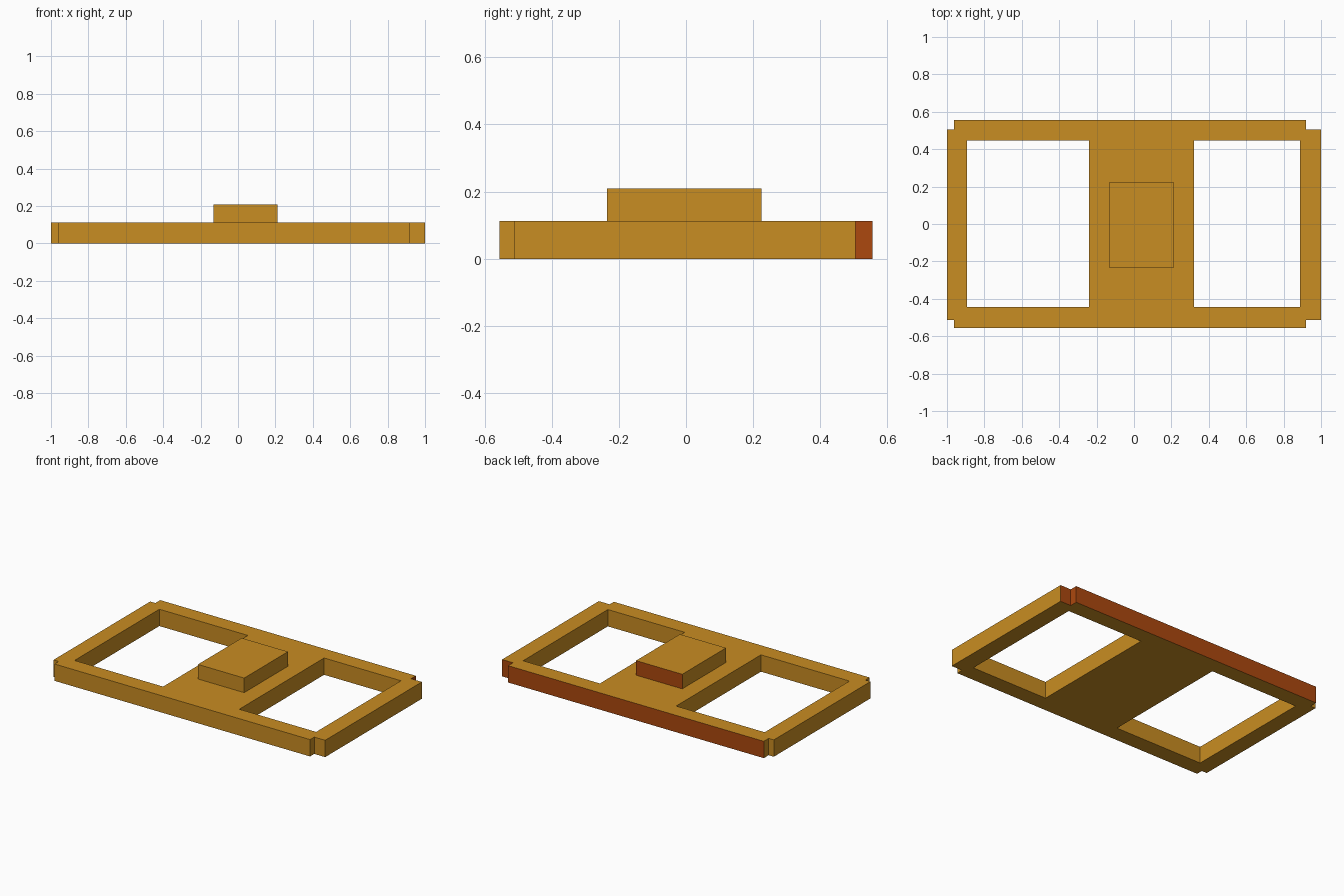
import bpy
import bmesh

if "Cube" in bpy.data.objects:
    bpy.data.objects.remove(bpy.data.objects["Cube"])

XS = [-1.0, -0.962, -0.892, -0.24, 0.321, 0.887, 0.92, 1.0]
YS = [-0.556, -0.512, -0.445, 0.447, 0.505, 0.556]
PLATE_H, BLOCK_H = 0.112, 0.209


def material(name, rgb):
    m = bpy.data.materials.new(name)
    m.diffuse_color = (*rgb, 1.0)
    m.use_nodes = True
    m.node_tree.nodes["Principled BSDF"].inputs["Base Color"].default_value = m.diffuse_color
    return m


MATS = [material("ochre", (0.584, 0.266, 0.016)),
        material("rust_red", (0.413, 0.065, 0.0044))]


def finish(bm, name, is_red):
    """Colour faces by a rule and make the object."""
    bmesh.ops.recalc_face_normals(bm, faces=bm.faces)
    bm.normal_update()
    for f in bm.faces:
        f.material_index = int(is_red(f.normal, f.calc_center_median()))
    me = bpy.data.meshes.new(name)
    bm.to_mesh(me)
    bm.free()
    for m in MATS:
        me.materials.append(m)
    ob = bpy.data.objects.new(name, me)
    bpy.context.collection.objects.link(ob)
    return ob


def extrude_cells(bm, xs, ys, z0, z1, keep):
    """Fill the kept grid cells and raise them into one solid."""
    for i in range(len(xs) - 1):
        for j in range(len(ys) - 1):
            if keep(i, j):
                x0, x1, y0, y1 = xs[i], xs[i + 1], ys[j], ys[j + 1]
                bm.faces.new([bm.verts.new((x, y, z0)) for x, y in
                              ((x0, y0), (x1, y0), (x1, y1), (x0, y1))])
    bmesh.ops.remove_doubles(bm, verts=bm.verts, dist=1e-4)
    base = list(bm.faces)
    res = bmesh.ops.extrude_face_region(bm, geom=base, use_keep_orig=True)
    top = [v for v in res["geom"] if isinstance(v, bmesh.types.BMVert)]
    bmesh.ops.translate(bm, verts=top, vec=(0, 0, z1 - z0))


# Base plate: notched corners, two rectangular openings
def plate_cell(i, j):
    corner = i in (0, 6) and j in (0, 4)
    opening = i in (2, 4) and j == 2
    return not (corner or opening)


def plate_red(n, c):
    back = n.y > 0.5 and c.y > 0.48 and c.x > -0.97
    notch = n.x > 0.5 and c.y > 0.506
    return back or notch


bm = bmesh.new()
extrude_cells(bm, XS, YS, 0.0, PLATE_H, plate_cell)
finish(bm, "base_plate", plate_red)

# Raised block in the middle, with a red back face
bm = bmesh.new()
extrude_cells(bm, [-0.13, 0.21], [-0.235, 0.225], PLATE_H - 0.01, BLOCK_H,
              lambda i, j: True)
finish(bm, "raised_block", lambda n, c: n.y > 0.5)
